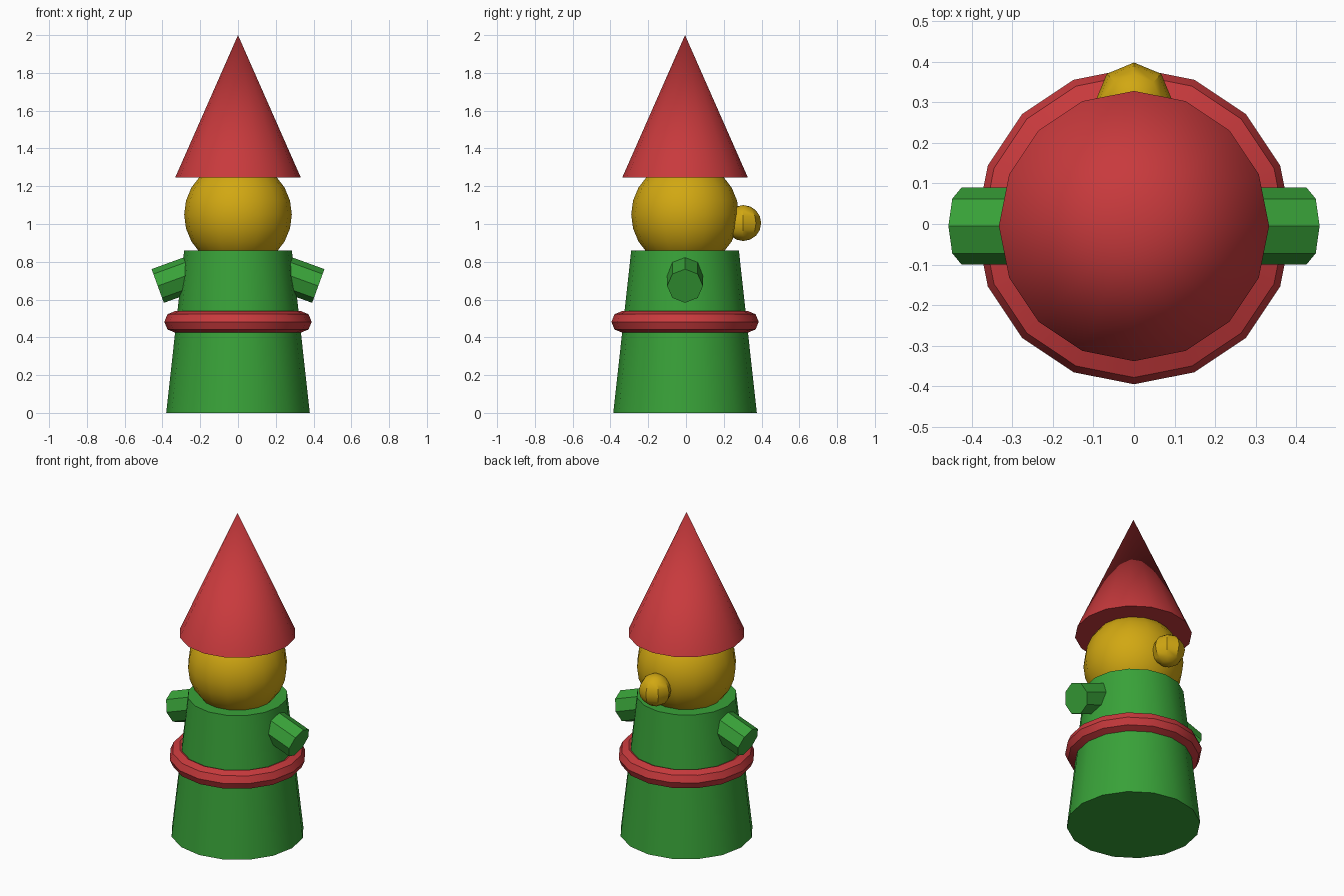
import bpy, math

if "Cube" in bpy.data.objects:
    bpy.data.objects.remove(bpy.data.objects["Cube"])

CY = -0.005  # centre line of the figure


def material(name, rgb):
    m = bpy.data.materials.new(name)
    m.diffuse_color = (*rgb, 1.0)
    m.use_nodes = True
    m.node_tree.nodes["Principled BSDF"].inputs["Base Color"].default_value = m.diffuse_color
    return m


RED = material("red", (0.58, 0.042, 0.046))
GREEN = material("green", (0.04, 0.36, 0.04))
YELLOW = material("golden yellow", (0.64, 0.39, 0.006))


def finish(name, mat):
    ob = bpy.context.object
    ob.name = name
    ob.data.materials.append(mat)
    bpy.ops.object.shade_smooth_by_angle(angle=math.radians(30))
    return ob


def cone(name, mat, sides, r1, r2, z0, z1):
    bpy.ops.mesh.primitive_cone_add(vertices=sides, radius1=r1, radius2=r2,
                                    depth=z1 - z0, location=(0, CY, (z0 + z1) / 2))
    return finish(name, mat)


def ball(name, mat, segments, rings, r, loc):
    bpy.ops.mesh.primitive_uv_sphere_add(segments=segments, ring_count=rings,
                                         radius=r, location=loc)
    return finish(name, mat)


# Tapered robe and pointed hat
cone("robe", GREEN, 16, 0.38, 0.285, 0, 0.86)
cone("hat", RED, 16, 0.333, 0, 1.245, 2.0)

# Belt ring
bpy.ops.mesh.primitive_torus_add(major_segments=16, minor_segments=8,
                                 major_radius=0.333, minor_radius=0.057,
                                 location=(0, CY, 0.482))
finish("belt", RED)

# Head and nose
ball("head", YELLOW, 16, 12, 0.285, (0, CY, 1.05))
ball("nose", YELLOW, 8, 8, 0.095, (0, 0.303, 1.005))

# Stubby arms sloping down and out
tilt = math.radians(20)
length = 0.3
for side, label in ((1, "right"), (-1, "left")):
    x = 0.425 - math.cos(tilt) * length / 2
    z = 0.672 + math.sin(tilt) * length / 2
    bpy.ops.mesh.primitive_cylinder_add(vertices=8, radius=0.095, depth=length,
                                        location=(side * x, CY, z),
                                        rotation=(0, side * (math.pi / 2 + tilt), 0))
    finish(label + "_arm", GREEN)
